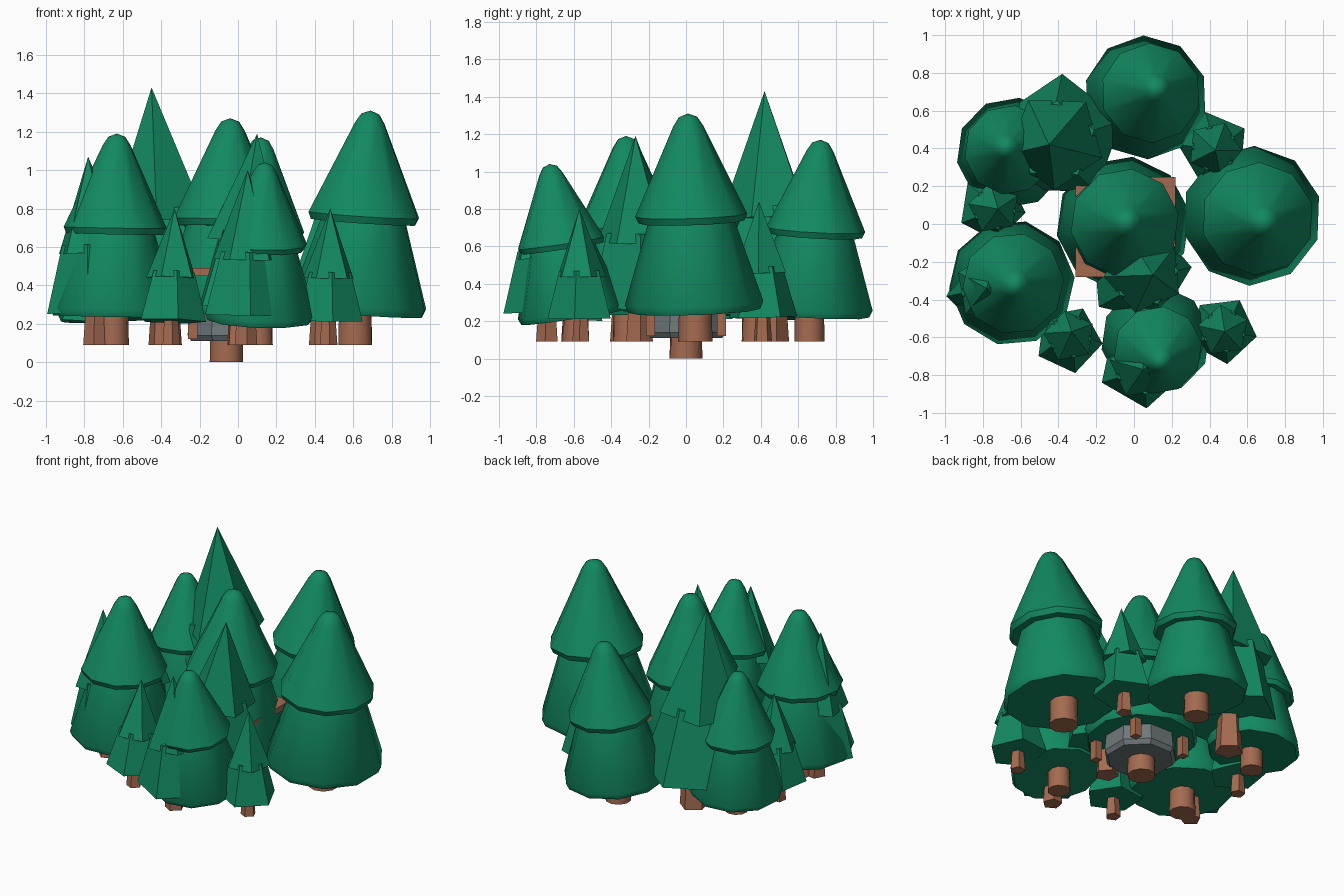
import bpy, math
from mathutils import Vector

if "Cube" in bpy.data.objects:
    bpy.data.objects.remove(bpy.data.objects["Cube"])

FOOT = 0.09  # height of the ground under most trunks
UP = Vector((0, 0, 1))


def material(name, colour):
    m = bpy.data.materials.new(name)
    m.use_nodes = True
    m.diffuse_color = (*colour, 1)
    m.node_tree.nodes["Principled BSDF"].inputs["Base Color"].default_value = (*colour, 1)
    return m


GREEN = material("pine green", (0.006, 0.25, 0.12))
BROWN = material("bark brown", (0.37, 0.145, 0.08))
GREY = material("stone grey", (0.16, 0.19, 0.20))


def lathe(name, profile, sides, mat, place, axis=UP, phase=0, smooth=False):
    """Spin a closed (radius, height) profile, then point it along an axis."""
    verts, rings, faces = [], [], []
    for r, h in profile:
        count = sides if r > 0 else 1
        rings.append([len(verts) + i for i in range(count)])
        for i in range(count):
            a = math.radians(phase) + math.tau * i / sides
            verts.append((r * math.cos(a), r * math.sin(a), h))
    if len(rings[0]) > 1:
        faces.append(rings[0][::-1])
    for low, high in zip(rings, rings[1:]):
        for i in range(sides):
            j = (i + 1) % sides
            if len(high) == 1:
                faces.append((low[i], low[j], high[0]))
            else:
                faces.append((low[i], low[j], high[j], high[i]))
    if len(rings[-1]) > 1:
        faces.append(rings[-1])
    mesh = bpy.data.meshes.new(name)
    mesh.from_pydata(verts, [], faces)
    mesh.materials.append(mat)
    ob = bpy.data.objects.new(name, mesh)
    bpy.context.collection.objects.link(ob)
    ob.location = place
    ob.rotation_mode = 'QUATERNION'
    ob.rotation_quaternion = UP.rotation_difference(axis)
    if smooth:
        bpy.ops.object.select_all(action='DESELECT')
        ob.select_set(True)
        bpy.context.view_layer.objects.active = ob
        bpy.ops.object.shade_smooth_by_angle(angle=math.radians(40))
    return ob


def box(name, centre, size, mat):
    bpy.ops.mesh.primitive_cube_add(size=1, location=centre)
    ob = bpy.context.object
    ob.name = name
    ob.scale = size
    ob.data.materials.append(mat)
    return ob


def scaled(profile, s):
    return [(r * s, h * s) for r, h in profile]


# Profiles for a tree of height one
ROUND_LOW = [(0.288, 0), (0.303, 0.035), (0.18, 0.42)]
ROUND_TOP = [(0.232, 0), (0.245, 0.03), (0.066, 0.42), (0.04, 0.46), (0, 0.475)]
POINT_LOW = [(0.255, 0), (0.16, 0.36)]
POINT_TOP = [(0.195, 0), (0, 0.51)]


def round_tree(name, base, apex, foot=FOOT, phase=10):
    start = Vector((*base, FOOT))
    axis = Vector(apex) - start
    s = axis.length
    trunk = [(0.075 * s, foot - FOOT), (0.07 * s, 0.22 * s)]
    lathe(name + " trunk", trunk, 10, BROWN, start, phase=phase, smooth=True)
    lathe(name + " lower foliage", scaled(ROUND_LOW, s), 10, GREEN,
          start + axis * 0.135, axis, phase, True)
    lathe(name + " upper foliage", scaled(ROUND_TOP, s), 10, GREEN,
          start + axis * 0.525, axis, phase, True)


def pointed_tree(name, base, apex, phase):
    start = Vector((*base, FOOT))
    axis = Vector(apex) - start
    s = axis.length
    trunk = [(0.068 * s, 0), (0.05 * s, 0.25 * s)]
    lathe(name + " trunk", trunk, 5, BROWN, start, phase=phase)
    lathe(name + " lower foliage", scaled(POINT_LOW, s), 5, GREEN,
          start + axis * 0.175, axis, phase)
    lathe(name + " upper foliage", scaled(POINT_TOP, s), 5, GREEN,
          start + axis * 0.49, axis, phase + 36)


# Rounded trees: base and apex
round_tree("right round tree", (0.61, 0.05), (0.69, 0.01, 1.31), phase=16)
round_tree("front left round tree", (-0.65, -0.31), (-0.63, -0.32, 1.19), phase=5)
round_tree("front round tree", (0.11, -0.59), (0.14, -0.73, 1.04))
round_tree("back round tree", (0.05, 0.66), (0.12, 0.72, 1.17), phase=20)
round_tree("back left round tree", (-0.64, 0.37), (-0.68, 0.41, 1.06))
round_tree("centre round tree", (-0.06, 0.0), (-0.04, 0.01, 1.27), foot=0)

# Pointed trees: base, apex and turn
pointed_tree("tall pointed tree", (-0.38, 0.46), (-0.45, 0.42, 1.43), 88)
pointed_tree("back pointed tree", (0.42, 0.41), (0.43, 0.39, 0.84), 31)
pointed_tree("middle pointed tree", (0.01, -0.25), (0.10, -0.27, 1.19), 5)
pointed_tree("front small pointed tree", (-0.35, -0.62), (-0.33, -0.57, 0.80), -7)
pointed_tree("right small pointed tree", (0.47, -0.56), (0.48, -0.57, 0.80), 61)
pointed_tree("front pointed tree", (0.04, -0.74), (0.05, -0.77, 1.0), -84)
pointed_tree("left small pointed tree", (-0.76, 0.09), (-0.72, 0.08, 0.80), 135)
pointed_tree("left pointed tree", (-0.74, -0.34), (-0.78, -0.34, 1.07), 190)

# Hidden stone base with a wooden deck on corner posts
lathe("stone base", [(0.21, 0.11), (0.23, 0.14), (0.22, 0.26)], 8, GREY,
      (-0.05, 0, 0), phase=22.5)
box("wooden deck", (-0.045, -0.015, 0.47), (0.53, 0.53, 0.04), BROWN)
for sx in (-1, 1):
    for sy in (-1, 1):
        box("deck post", (-0.045 + 0.19 * sx, 0.19 * sy, 0.29), (0.05, 0.05, 0.34), BROWN)
